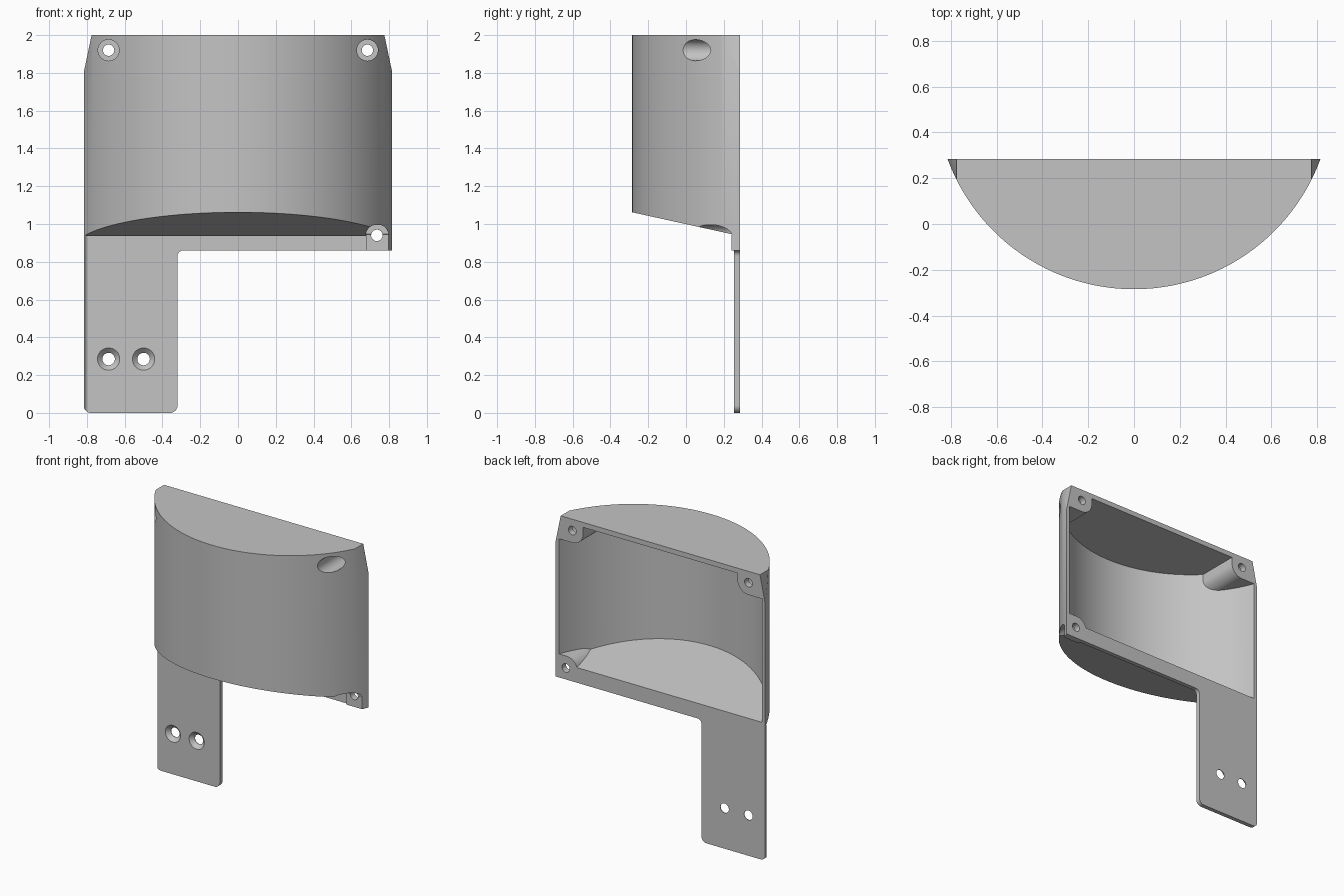
import bpy, bmesh, math
from mathutils import Vector

if "Cube" in bpy.data.objects:
    bpy.data.objects.remove(bpy.data.objects["Cube"])

BACK, FRONT = 0.285, -0.285       # depth limits
RADIUS = 0.868                    # outer shell radius
CENTRE = FRONT + RADIUS           # y of the shell axis
WALL = 0.024
FLOOR = 0.03

grey = bpy.data.materials.new("plain grey")
grey.use_nodes = True
grey.diffuse_color = (0.55, 0.55, 0.55, 1)
grey.node_tree.nodes["Principled BSDF"].inputs["Base Color"].default_value = (0.55, 0.55, 0.55, 1)


def slope(y):
    """Height of the slanted underside at depth y."""
    return 1.062 - (y - FRONT) * 0.22


def make(name, bottom, top):
    """Solid between two matching rings of points."""
    bm = bmesh.new()
    a = [bm.verts.new(p) for p in bottom]
    b = [bm.verts.new(p) for p in top]
    bm.faces.new(a)
    bm.faces.new(b)
    for i in range(len(a)):
        j = (i + 1) % len(a)
        bm.faces.new((a[i], a[j], b[j], b[i]))
    bmesh.ops.recalc_face_normals(bm, faces=bm.faces)
    mesh = bpy.data.meshes.new(name)
    bm.to_mesh(mesh)
    bm.free()
    mesh.materials.append(grey)
    ob = bpy.data.objects.new(name, mesh)
    bpy.context.collection.objects.link(ob)
    return ob


def d_solid(name, radius, back, low, high):
    """Circular segment standing upright; low gives the floor height at y."""
    end = math.acos((CENTRE - back) / radius)
    n = 96
    pts = []
    for i in range(n + 1):
        t = -end + 2 * end * i / n
        pts.append((radius * math.sin(t), CENTRE - radius * math.cos(t)))
    return make(name, [(x, y, low(y)) for x, y in pts], [(x, y, high) for x, y in pts])


def plate(name, corners, y0, y1):
    """Front-facing outline of (x, z, corner radius), extruded in depth."""
    ring = []
    for i, (x, z, r) in enumerate(corners):
        p = Vector((x, z))
        if r == 0:
            ring.append(p)
            continue
        u = (Vector(corners[i - 1][:2]) - p).normalized()
        v = (Vector(corners[(i + 1) % len(corners)][:2]) - p).normalized()
        centre = p + (u + v) * r
        for k in range(13):
            t = math.pi / 2 * k / 12
            ring.append(centre - v * r * math.cos(t) - u * r * math.sin(t))
    return make(name, [(p.x, y0, p.y) for p in ring], [(p.x, y1, p.y) for p in ring])


def cone(x, z, y0, r0, y1, r1):
    """Round cutter along the depth axis."""
    angles = [math.tau * i / 40 for i in range(40)]
    rings = [[(x + r * math.cos(t), y, z + r * math.sin(t)) for t in angles]
             for y, r in ((y0, r0), (y1, r1))]
    return make("cutter", *rings)


def boolean(ob, cutter, mode="DIFFERENCE"):
    mod = ob.modifiers.new("cut", "BOOLEAN")
    mod.object, mod.operation, mod.solver = cutter, mode, "EXACT"
    bpy.context.view_layer.objects.active = ob
    bpy.ops.object.modifier_apply(modifier=mod.name)
    bpy.data.objects.remove(cutter)


# Hollow interior, leaving solid screw bosses in three corners
cavity = d_solid("cavity", RADIUS - WALL, BACK + 0.05, lambda y: slope(y) + FLOOR, 1.965)
for s in (-1, 1):
    boolean(cavity, plate("boss", [(s * 0.60, 2.1, 0), (s * 0.60, 1.835, 0.084),
                                   (s * 1.0, 1.835, 0), (s * 1.0, 2.1, 0)], -0.5, 0.5))
boolean(cavity, plate("boss", [(0.645, 0.7, 0), (0.645, 1.025, 0.084),
                               (1.0, 1.025, 0), (1.0, 0.7, 0)], -0.5, 0.5))

# Curved housing with a slanted floor and open back
housing = d_solid("housing", RADIUS, BACK, slope, 2.0)
boolean(housing, cavity)

# Upper corner chamfers, screw pockets and screw holes
for s in (-1, 1):
    boolean(housing, plate("chamfer", [(s * 0.775, 2.0, 0), (s * 0.767, 2.04, 0),
                                       (s * 1.0, 2.04, 0), (s * 1.0, 1.81, 0),
                                       (s * 0.815, 1.81, 0)], -0.5, 0.5))
    boolean(housing, cone(s * 0.685, 1.92, -0.5, 0.056, 0.24, 0.056))
    boolean(housing, cone(s * 0.685, 1.92, 0.1, 0.03, 0.4, 0.03))
boolean(housing, plate("pocket", [(0.677, 0.8, 0), (0.677, 0.996, 0.056),
                                  (0.798, 0.996, 0.056), (0.798, 0.8, 0)], -0.5, 0.24))
boolean(housing, cone(0.735, 0.94, 0.1, 0.03, 0.4, 0.03))

# Mounting plate: lower rim strip with a long tab
mount = plate("mounting_plate", [(-0.818, 0.94, 0), (-0.818, 0, 0.04), (-0.32, 0, 0.04),
                                 (-0.32, 0.86, 0.03), (0.83, 0.86, 0), (0.83, 0.94, 0)],
              0.255, BACK)
boolean(mount, plate("pad", [(0.677, 0.86, 0), (0.83, 0.86, 0), (0.83, 0.945, 0),
                             (0.677, 0.945, 0)], 0.24, BACK), "UNION")
boolean(mount, d_solid("clip", RADIUS, BACK, lambda y: -0.1, 1.5), "INTERSECT")
boolean(mount, cone(0.735, 0.94, 0.1, 0.03, 0.4, 0.03))

# Countersunk tab holes
for x in (-0.685, -0.5):
    boolean(mount, cone(x, 0.285, 0.254, 0.06, 0.281, 0.033))
    boolean(mount, cone(x, 0.285, 0.2, 0.033, 0.4, 0.033))

# Smooth curved walls, sharp edges
bpy.ops.object.select_all(action="DESELECT")
for ob in (housing, mount):
    ob.select_set(True)
bpy.context.view_layer.objects.active = housing
bpy.ops.object.shade_smooth_by_angle(angle=math.radians(30))
